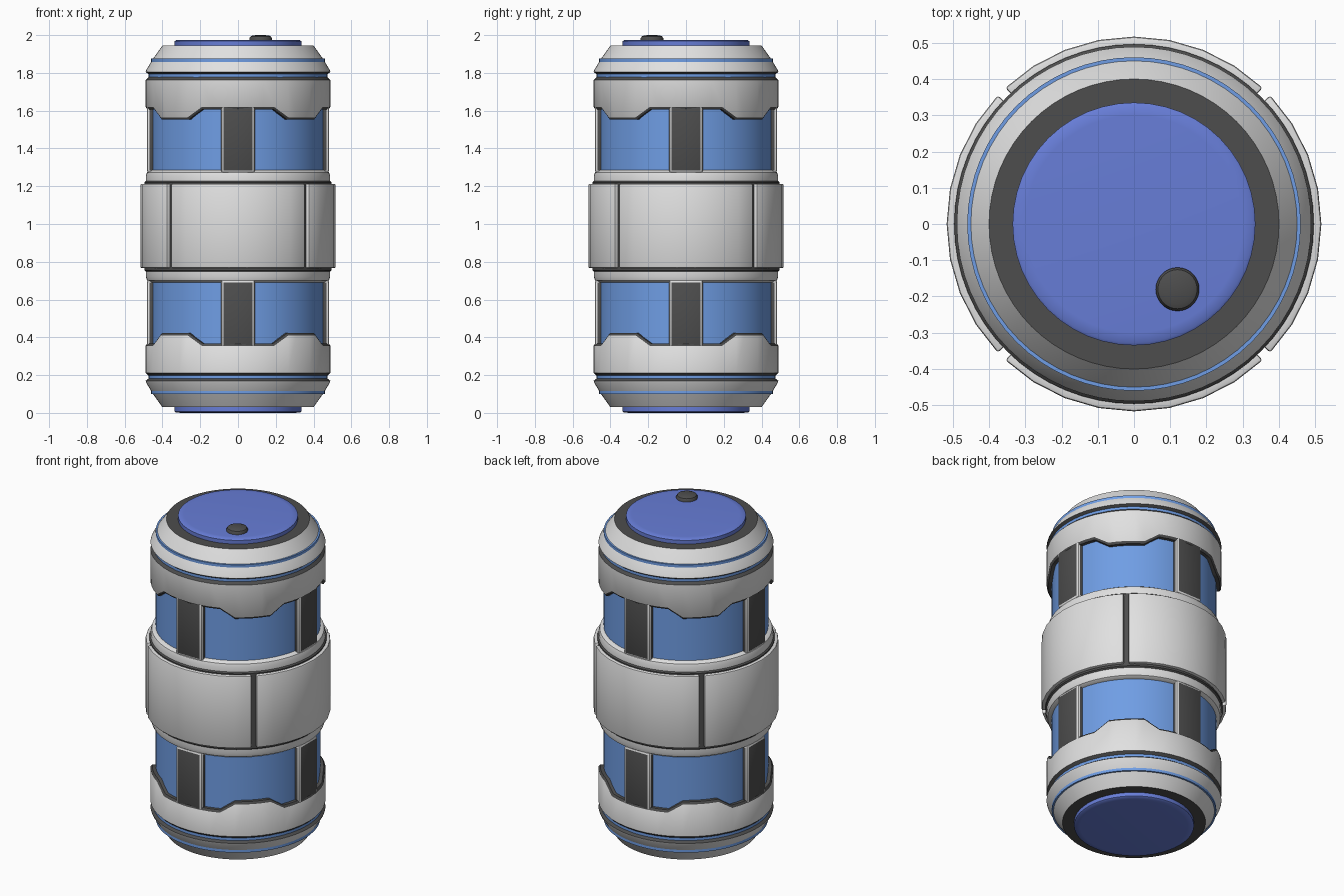
import bpy, bmesh
from math import radians, sin, cos, pi
from mathutils import Matrix, Vector

if "Cube" in bpy.data.objects:
    bpy.data.objects.remove(bpy.data.objects["Cube"])

HEIGHT = 1.975  # body height, without the button on top


def material(name, rgb):
    m = bpy.data.materials.new(name)
    m.use_nodes = True
    m.diffuse_color = (*rgb, 1)
    m.node_tree.nodes["Principled BSDF"].inputs["Base Color"].default_value = (*rgb, 1)
    return m


MATS = [material("light_grey", (0.75, 0.75, 0.75)),
        material("dark_grey", (0.075, 0.075, 0.075)),
        material("sky_blue", (0.16, 0.34, 0.78)),
        material("violet_blue", (0.135, 0.205, 0.68))]
GREY, DARK, SKY, VIOLET = range(4)


def finish(name, bm, flip=False, bevel=0):
    """Turn a bmesh into an object, optionally bevelled and mirrored upward."""
    bmesh.ops.remove_doubles(bm, verts=bm.verts, dist=1e-5)
    bmesh.ops.recalc_face_normals(bm, faces=bm.faces)
    if bevel:
        edges = [e for e in bm.edges if e.calc_face_angle(0) > radians(40)]
        bmesh.ops.bevel(bm, geom=edges, offset=bevel, segments=2, profile=0.5,
                        affect='EDGES', clamp_overlap=True)
    if flip:
        for v in bm.verts:
            v.co.z = HEIGHT - v.co.z
    bmesh.ops.recalc_face_normals(bm, faces=bm.faces)
    mesh = bpy.data.meshes.new(name)
    bm.to_mesh(mesh)
    bm.free()
    for m in MATS:
        mesh.materials.append(m)
    ob = bpy.data.objects.new(name, mesh)
    bpy.context.collection.objects.link(ob)
    bpy.ops.object.select_all(action='DESELECT')
    ob.select_set(True)
    bpy.context.view_layer.objects.active = ob
    bpy.ops.object.shade_smooth_by_angle(angle=radians(35))
    return ob


def turn(name, profile, angles, closed=True, rise=None, center=(0, 0), **kw):
    """Sweep a closed profile of (radius, z, colour) points around z.
    rise(angle) lifts the points that carry a fourth value."""
    bm = bmesh.new()
    rings = []
    for a in angles:
        ring = []
        for r, z, _, *lift in profile:
            dz = rise(a) if lift else 0
            ring.append(bm.verts.new((center[0] + r * cos(a), center[1] + r * sin(a), z + dz)))
        rings.append(ring)
    n = len(profile)
    pairs = list(zip(rings, rings[1:])) + ([(rings[-1], rings[0])] if closed else [])
    for a, b in pairs:
        for i in range(n):
            j = (i + 1) % n
            bm.faces.new((a[i], b[i], b[j], a[j])).material_index = profile[i][2]
    if not closed:
        for ring in (rings[0], rings[-1]):
            bm.faces.new(ring).material_index = profile[0][2]
    return finish(name, bm, **kw)


def circle(n):
    return [2 * pi * i / n for i in range(n)]


# Wavy edge: raised tabs centred on the four diagonals
HALF = [0, 8, 16, 23, 33, 39]
QUARTER = HALF + [45] + [90 - a for a in HALF[:0:-1]]
WAVE_ANGLES = [radians(90 * q + a) for q in range(4) for a in QUARTER]


def tab_rise(a):
    off = abs(a % (pi / 2) - pi / 4)
    return 0.055 * min(1, max(0, (radians(22) - off) / radians(10)))


# Glowing core
turn("core", [(0, 0.1, SKY), (0.46, 0.1, SKY), (0.46, HEIGHT - 0.1, SKY),
              (0, HEIGHT - 0.1, SKY)], circle(64))

# Parts shared by both ends
for end, flip in (("bottom", False), ("top", True)):
    turn(end + "_disc", [(0, 0, VIOLET), (0.30, 0, VIOLET), (0.328, 0.002, VIOLET),
                         (0.335, 0.007, VIOLET), (0.335, 0.05, VIOLET), (0, 0.05, VIOLET)],
         circle(48), flip=flip)
    turn(end + "_cap", [(0.30, 0.03, DARK), (0.40, 0.03, GREY), (0.45, 0.1, GREY),
                        (0.485, 0.158, GREY), (0.489, 0.17, DARK), (0.474, 0.181, DARK),
                        (0.30, 0.181, DARK)], circle(64), flip=flip)
    turn(end + "_stripe", [(0.40, 0.175, SKY), (0.474, 0.175, SKY), (0.474, 0.205, SKY),
                           (0.40, 0.205, SKY)], circle(64), flip=flip)
    turn(end + "_wavy_ring", [(0.43, 0.197, DARK), (0.474, 0.197, DARK), (0.489, 0.212, GREY),
                              (0.489, 0.355, DARK, 1), (0.48, 0.368, DARK, 1),
                              (0.43, 0.368, DARK, 1)],
         WAVE_ANGLES, rise=tab_rise, flip=flip)
    # Upright struts across the window
    for q, side in enumerate(("left", "back", "right", "front")):
        bm = bmesh.new()
        bmesh.ops.create_cube(bm, size=1)
        bmesh.ops.scale(bm, verts=bm.verts, vec=Vector((0.08, 0.18, 0.405)))
        bmesh.ops.translate(bm, verts=bm.verts, vec=Vector((0.442, 0, 0.5025)))
        bmesh.ops.rotate(bm, verts=bm.verts, matrix=Matrix.Rotation(q * pi / 2, 3, 'Z'))
        for f in bm.faces:
            f.material_index = DARK
        finish(f"{end}_{side}_strut", bm, flip=flip, bevel=0.014)
    # Shoulder of the middle band
    turn(end + "_shoulder", [(0.43, 0.69, GREY), (0.463, 0.69, GREY), (0.482, 0.702, GREY),
                             (0.488, 0.72, GREY), (0.488, 0.755, GREY), (0.43, 0.755, GREY)],
         circle(64), flip=flip)

# Dark band under the plates
turn("middle_band", [(0.43, 0.747, DARK), (0.487, 0.747, DARK), (0.496, 0.755, DARK),
                     (0.496, HEIGHT - 0.755, DARK), (0.487, HEIGHT - 0.747, DARK),
                     (0.43, HEIGHT - 0.747, DARK)], circle(64))

# Four armour plates with gaps on the diagonals
for q, side in enumerate(("left", "back", "right", "front")):
    arc = [radians(90 * q - 43.4 + 86.8 * i / 8) for i in range(9)]
    turn(side + "_plate", [(0.47, 0.767, GREY), (0.517, 0.767, GREY),
                           (0.517, HEIGHT - 0.762, GREY), (0.47, HEIGHT - 0.762, GREY)],
         arc, closed=False, bevel=0.008)

# Button on the top disc
turn("button", [(0, 1.95, DARK), (0.06, 1.95, DARK), (0.06, 1.983, DARK), (0.054, 1.993, DARK),
                (0.04, 1.999, DARK), (0, 2.0, DARK)], circle(32), center=(0.12, -0.18))
